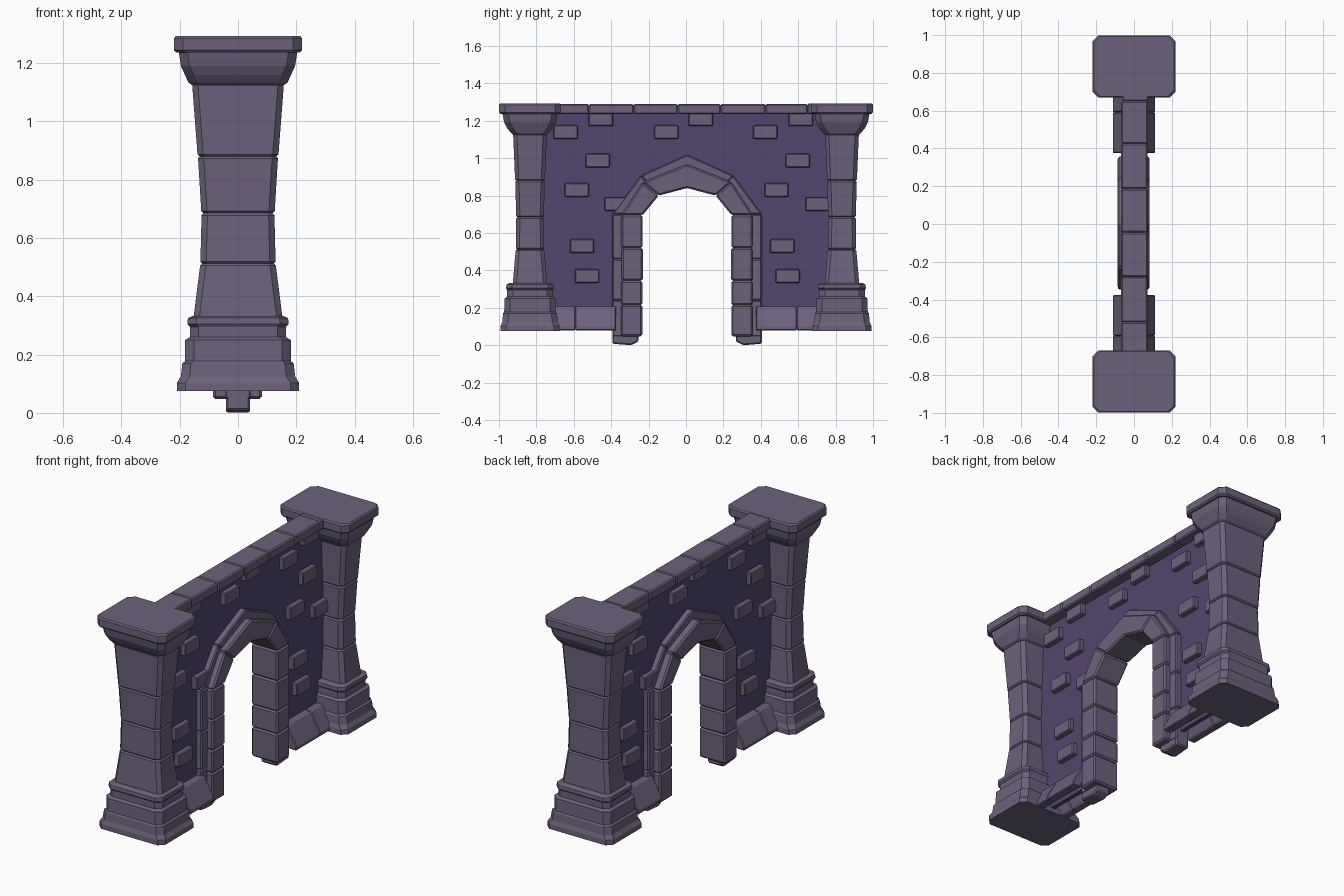
import bpy, bmesh, math, random

if "Cube" in bpy.data.objects:
    bpy.data.objects.remove(bpy.data.objects["Cube"])
random.seed(4)


def material(name, rgb):
    m = bpy.data.materials.new(name)
    m.diffuse_color = (*rgb, 1)
    m.use_nodes = True
    m.node_tree.nodes["Principled BSDF"].inputs["Base Color"].default_value = m.diffuse_color
    return m


STONE = material("grey violet stone", (0.150, 0.121, 0.198))
PLASTER = material("deep purple wall", (0.086, 0.062, 0.150))
DY = 0.006  # the doorway sits slightly off centre


def finish(name, bm, mat, bevel=0.0):
    bmesh.ops.recalc_face_normals(bm, faces=bm.faces)
    me = bpy.data.meshes.new(name)
    bm.to_mesh(me)
    bm.free()
    me.materials.append(mat)
    ob = bpy.data.objects.new(name, me)
    bpy.context.collection.objects.link(ob)
    if bevel:
        b = ob.modifiers.new("worn_edges", "BEVEL")
        b.width = bevel
        b.segments = 1
        b.limit_method = "ANGLE"
    return ob


def loft(bm, rings):
    """Join rings of equal point count and close both ends."""
    vs = [[bm.verts.new(p) for p in r] for r in rings]
    for a, b in zip(vs, vs[1:]):
        n = len(a)
        for i in range(n):
            bm.faces.new((a[i], a[(i + 1) % n], b[(i + 1) % n], b[i]))
    bm.faces.new(vs[0])
    bm.faces.new(vs[-1])


def prism(bm, pts, x0, x1, dy=0.0):
    """Extrude a (y, z) outline along x."""
    loft(bm, [[(x, y + dy, z) for y, z in pts] for x in (x0, x1)])


def rect(y0, y1, z0, z1):
    return [(y0, z0), (y1, z0), (y1, z1), (y0, z1)]


def octagon(cy, z, hx, hy, c):
    """Rectangle with clipped corners."""
    p = [(hx, hy - c), (hx - c, hy), (c - hx, hy), (-hx, hy - c),
         (-hx, c - hy), (c - hx, -hy), (hx - c, -hy), (hx, c - hy)]
    return [(x, cy + y, z) for x, y in p]


# Pillars: (z, half x, half y) moulding profiles and tapered shaft courses
BASE = [(0.075, .21, .158), (.103, .21, .157), (.125, .196, .148), (.17, .191, .144),
        (.178, .181, .138), (.25, .181, .136), (.26, .165, .122), (.295, .165, .122),
        (.305, .174, .128), (.325, .172, .126), (.333, .155, .11)]
CAPITAL = [(1.125, .158, .09), (1.133, .17, .10), (1.16, .182, .122), (1.19, .196, .138),
           (1.237, .203, .147)]
SLAB = [(1.237, .212, .158), (1.245, .22, .165), (1.285, .22, .165), (1.293, .213, .158)]
COURSES = [(.325, .512, .152, .130, .092, .077), (.512, .685, .129, .125, .076, .074),
           (.685, .88, .126, .137, .074, .079), (.88, 1.13, .139, .157, .080, .090)]
for side, cy in (("front", -0.834), ("back", 0.834)):
    for part, prof, c in (("base", BASE, .03), ("capital", CAPITAL, .03), ("slab", SLAB, .032)):
        bm = bmesh.new()
        loft(bm, [octagon(cy, z, hx, hy, c) for z, hx, hy in prof])
        finish(f"{side}_pillar_{part}", bm, STONE)
    bm = bmesh.new()
    for z0, z1, xa, xb, ya, yb in COURSES:
        e = 0.007
        loft(bm, [octagon(cy, z0, xa - e, ya - e, .02), octagon(cy, z0 + e, xa, ya, .02),
                  octagon(cy, z1 - e, xb, yb, .02), octagon(cy, z1, xb - e, yb - e, .02)])
    finish(f"{side}_pillar_shaft", bm, STONE)

# Thin wall panel with the doorway cut out of its outline
half = [(.8, 1.25), (.8, .1), (.33, .1), (.33, .7), (.21, .86), (0, .95)]
bm = bmesh.new()
prism(bm, half + [(-y, z) for y, z in reversed(half[:-1])], -.012, .012)
finish("wall_panel", bm, PLASTER)

# Coping stones along the top of the wall
cuts = [-.72, -.52, -.28, -.045, .185, .425, .65, .72]
bm = bmesh.new()
for a, b in zip(cuts, cuts[1:]):
    j = random.uniform(-.003, .003)
    prism(bm, rect(a, b, 1.235, 1.291 + j / 2), -.066 + j, .074 + j)
finish("wall_coping", bm, STONE, .007)

# Leaning plinth slabs at the foot of the wall, on both faces
bm = bmesh.new()
prof = [(.06, .078), (.11, .078), (.11, .10), (.05, .208), (.0, .208)]
for s in (-1, 1):
    for a, b in ((.375, .592), (.592, .73)):
        for f in (-1, 1):
            loft(bm, [[(f * x, s * y, z) for x, z in prof] for y in (a, b)])
finish("wall_plinth", bm, STONE, .005)

# Door jambs: wide inner stones in front of a narrower outer trim
bm = bmesh.new()
trim = bmesh.new()
for s in (-1, 1):
    for a, b in ((.047, .215), (.215, .345), (.345, .52), (.52, .695)):
        j = random.uniform(-.003, .003)
        prism(bm, rect(s * (.238 + j), s * (.352 + j), a, b), -.086, .082, DY)
    for a, b in ((.045, .24), (.24, .46), (.46, .70)):
        prism(trim, rect(s * .27, s * .4, a, b), -.045, .045, DY)
    prism(trim, [(s * .26, .02), (s * .30, 0), (s * .4, .008), (s * .4, .06), (s * .26, .06)],
          -.042, .042, DY)
finish("jamb_stones", bm, STONE, .009)
finish("jamb_trim", trim, STONE, .007)


# Pointed arch: the same two layers, side stones plus one bent crown stone
def arch(name, inner, outer, x0, x1, bevel):
    bm = bmesh.new()
    for s in (-1, 1):
        q = [inner[0], inner[1], outer[1], outer[0]]
        prism(bm, [(s * y, z) for y, z in q], x0, x1, DY)
    (a, az), (b, bz) = inner[1], outer[1]
    prism(bm, [(-a, az), inner[2], (a, az), (b, bz), outer[2], (-b, bz)], x0, x1, DY)
    finish(name, bm, STONE, bevel)


arch("arch_stones", [(.238, .695), (.152, .80), (0, .84)],
     [(.352, .695), (.237, .872), (0, .968)], -.088, .082, .009)
arch("arch_trim", [(.27, .70), (.18, .83), (0, .89)],
     [(.4, .70), (.247, .907), (0, 1.018)], -.045, .045, .006)

# Scattered bricks on one face, repeated on the other by a half turn
BRICKS = [(-.647, 1.139), (-.46, 1.208), (-.11, 1.139), (.075, 1.208), (.42, 1.139),
          (.61, 1.208), (-.476, .987), (.594, .987), (-.588, .83), (.48, .83),
          (-.375, .754), (.70, .754), (-.56, .53), (.51, .53), (-.533, .37), (.54, .37)]
bm = bmesh.new()
for y, z in BRICKS:
    for s in (-1, 1):
        yc = s * (y + .004)
        prism(bm, rect(yc - .065, yc + .065, z - .037, z + .037), 0, s * .042)
finish("wall_bricks", bm, STONE, .005)
